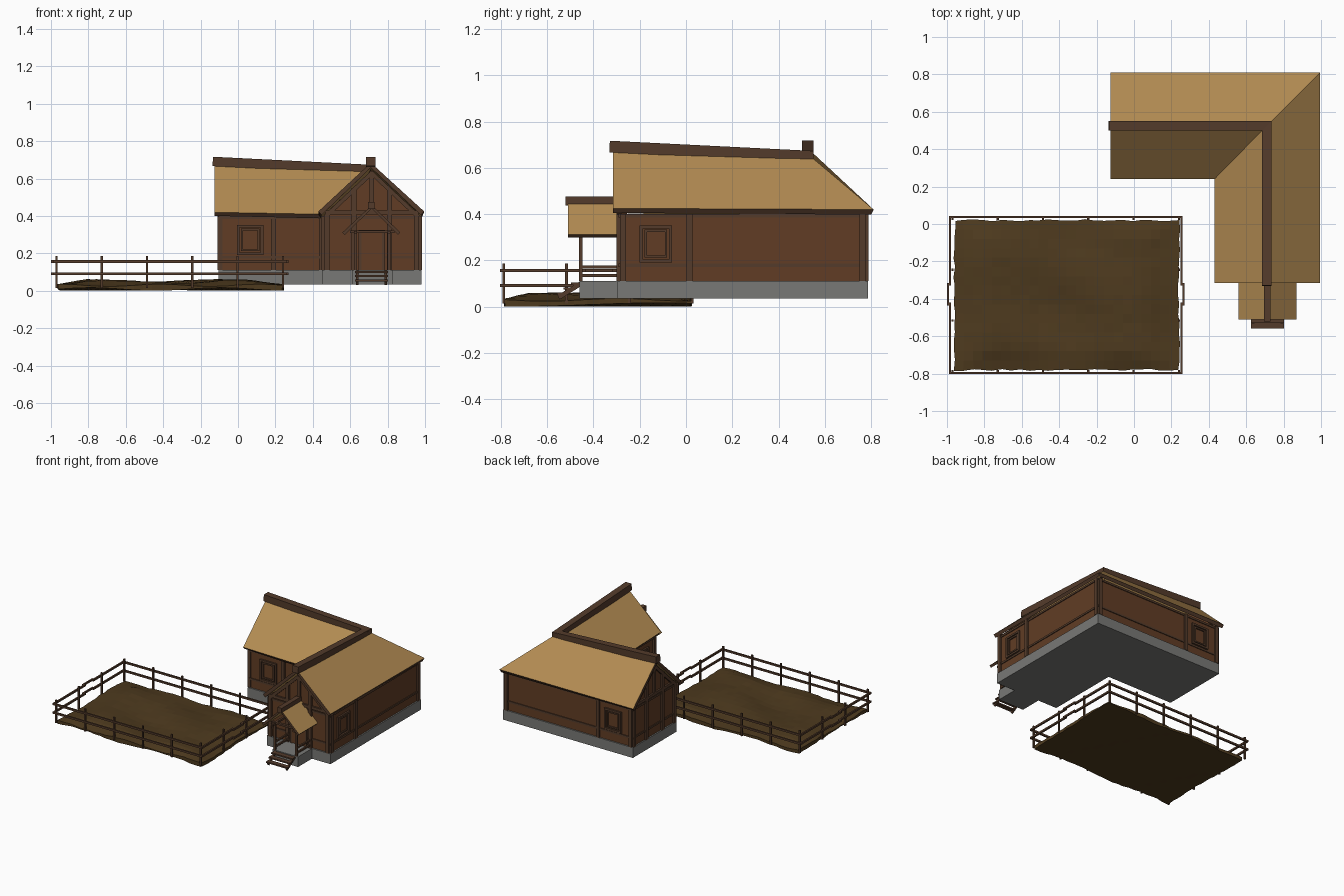
import bpy, bmesh, math, random
from mathutils import Vector

if "Cube" in bpy.data.objects:
    bpy.data.objects.remove(bpy.data.objects["Cube"])
random.seed(4)


def mat(name, c):
    m = bpy.data.materials.new(name)
    m.diffuse_color = (*c, 1)
    m.use_nodes = True
    m.node_tree.nodes["Principled BSDF"].inputs["Base Color"].default_value = m.diffuse_color
    return m


THATCH = mat("thatch", (0.45, 0.26, 0.085))
WALL = mat("wall_planks", (0.12, 0.046, 0.018))
TRIM = mat("timber", (0.088, 0.044, 0.024))
STONE = mat("stone", (0.19, 0.19, 0.18))
SOIL = mat("soil", (0.075, 0.042, 0.013))


def mesh(name, verts, faces, m):
    me = bpy.data.meshes.new(name)
    me.from_pydata([tuple(v) for v in verts], [], faces)
    ob = bpy.data.objects.new(name, me)
    bpy.context.collection.objects.link(ob)
    me.materials.append(m)
    return ob


def prism(name, base, offset, m):
    """Closed prism: polygon of 3D points swept by offset."""
    n = len(base)
    a = [Vector(p) for p in base]
    v = a + [p + Vector(offset) for p in a]
    f = [tuple(range(n)), tuple(range(n, 2 * n))]
    f += [(i, (i + 1) % n, (i + 1) % n + n, i + n) for i in range(n)]
    ob = mesh(name, v, f, m)
    bm = bmesh.new()
    bm.from_mesh(ob.data)
    bmesh.ops.recalc_face_normals(bm, faces=bm.faces)
    bm.to_mesh(ob.data)
    bm.free()
    return ob


def box(name, x0, x1, y0, y1, z0, z1, m=TRIM):
    return prism(name, [(x0, y0, z0), (x1, y0, z0), (x1, y1, z0), (x0, y1, z0)],
                 (0, 0, z1 - z0), m)


def beam(name, p, q, w, h=None, m=TRIM):
    """Rectangular bar between two points."""
    h = h or w
    p, q = Vector(p), Vector(q)
    d = (q - p).normalized()
    side = d.cross(Vector((0, 0, 1)))
    side = side.normalized() if side.length > 1e-3 else Vector((1, 0, 0))
    up = side.cross(d) * h / 2
    side = side * w / 2
    return prism(name, [p - side - up, p + side - up, p + side + up, p - side + up], q - p, m)


def roof(name, verts, faces, t):
    ob = mesh(name, verts, faces, THATCH)
    ob.data.materials.append(TRIM)
    s = ob.modifiers.new("thickness", 'SOLIDIFY')
    s.thickness, s.offset, s.material_offset_rim = t, -1, 1
    return ob


def l_block(name, g, z0, z1, m):
    """L-shaped block, grown outward by g."""
    pts = [(-.095 - g, .275 - g), (.46 - g, .275 - g), (.46 - g, -.285 - g),
           (.97 + g, -.285 - g), (.97 + g, .775 + g), (-.095 - g, .775 + g)]
    return prism(name, [(x, y, z0) for x, y in pts], (0, 0, z1 - z0), m)


# Main body
l_block("foundation", .01, .035, .112, STONE)
l_block("walls", 0, .112, .40, WALL)
l_block("sill_beam", .006, .172, .186, TRIM)
l_block("top_beam", .006, .385, .40, TRIM)

# Main roof: two gabled wings meeting at a hip and a valley
roof("main_roof",
     [(-.125, .24, .42), (.43, .24, .41), (.71, .525, .66), (-.125, .525, .685),
      (-.125, .81, .42), (.995, .81, .42), (.43, -.315, .425), (.71, -.315, .685),
      (.995, -.315, .425)],
     [(0, 1, 2, 3), (4, 3, 2, 5), (1, 6, 7, 2), (8, 5, 2, 7)], .026)
beam("ridge_beam_side", (-.135, .525, .692), (.735, .525, .648), .05, .05)
beam("ridge_beam_front", (.71, -.33, .692), (.71, .55, .648), .05, .05)

# Gable ends: u runs across the wall, d is depth out of it
GABLES = {"front": (lambda u, z, d: (.715 + u, -.285 - d, z)),
          "side": (lambda u, z, d: (-.095 - d, .525 + u, z))}
for g, P in GABLES.items():
    prism(g + "_gable", [P(-.25, .40, 0), P(.25, .40, 0), P(0, .645, 0)],
          Vector(P(0, 0, -.03)) - Vector(P(0, 0, 0)), WALL)
    for u, top in ((-.24, .40), (-.095, .55), (.095, .55), (.24, .40)):
        beam(g + "_gable_post", P(u, .112, .002), P(u, top, .002), .026)
    beam(g + "_gable_tie", P(-.25, .42, .002), P(.25, .42, .002), .022)
    beam(g + "_king_post", P(0, .42, .002), P(0, .64, .002), .022)
    for s in (-1, 1):
        beam(g + "_gable_rafter", P(s * .25, .395, .004), P(0, .63, .004), .022)

# Upright timbers on the long walls
for x, y in ((.19, .275), (.445, .275), (-.083, .775), (.19, .775), (.958, .775)):
    beam("wall_post", (x, y, .112), (x, y, .40), .026)
for x, y in ((.97, -.272), (.97, .015), (.97, .762), (.46, -.272), (.46, .015)):
    beam("wall_post", (x, y, .112), (x, y, .40), .026)


# Windows: frame bars with a recessed shutter panel
def window(name, P):
    for s in (-1, 1):
        beam(name + "_jamb", P(s * .063, .198, .006), P(s * .063, .348, .006), .014)
        beam(name + "_inner_jamb", P(s * .044, .215, .004), P(s * .044, .33, .004), .01)
    for z in (.198, .345):
        beam(name + "_rail", P(-.07, z, .006), P(.07, z, .006), .014)
    for z in (.217, .328):
        beam(name + "_inner_rail", P(-.049, z, .004), P(.049, z, .004), .01)


window("front_window", lambda u, z, d: (.065 + u, .275 - d, z))
window("back_window", lambda u, z, d: (.065 + u, .775 + d, z))
window("right_window", lambda u, z, d: (.97 + d, -.13 + u, z))
window("inner_window", lambda u, z, d: (.46 - d, -.13 + u, z))

# Porch
box("porch_floor", .61, .825, -.46, -.29, .035, .112, STONE)
box("door", .66, .77, -.296, -.28, .112, .31, WALL)
for x in (.653, .777):
    box("door_jamb", x - .008, x + .008, -.30, -.28, .112, .318)
box("door_lintel", .645, .785, -.30, -.28, .31, .325)
for x in (.628, .808):
    box("porch_post", x - .008, x + .008, -.462, -.446, .112, .315)
    box("porch_plate", x - .008, x + .008, -.49, -.285, .305, .32)
    for z in (.172, .135):
        box("porch_handrail", x - .006, x + .006, -.455, -.285, z - .006, z + .006)
box("porch_tie", .60, .836, -.463, -.445, .31, .324)
roof("porch_roof",
     [(.558, -.51, .312), (.715, -.51, .458), (.868, -.51, .312),
      (.558, -.285, .312), (.715, -.285, .458), (.868, -.285, .312)],
     [(0, 1, 4, 3), (1, 2, 5, 4)], .018)
box("porch_ridge", .694, .73, -.52, -.285, .437, .476)

# Steps
for x in (.637, .79):
    beam("step_stringer", (x, -.55, .04), (x, -.455, .10), .012, .02)
for y, z in ((-.54, .056), (-.51, .079), (-.478, .1)):
    box("step_tread", .625, .802, y - .018, y + .018, z - .005, z + .005)

# Fenced field: bumpy soil slab
bm = bmesh.new()
bmesh.ops.create_grid(bm, x_segments=24, y_segments=16, size=.5)
for v in bm.verts:
    u, w = v.co.x, v.co.y
    rim = min(1, 7 * min(.5 - abs(u), .5 - abs(w)))
    bump = .5 + .3 * math.sin(9 * u + 5.2) + .2 * math.sin(11 * w + 4 * u)
    edge = .006 if rim < .01 else 0
    v.co = (-.36 + 1.2 * u + random.uniform(-edge, edge),
            -.38 + .8 * w + random.uniform(-edge, edge),
            .03 + .006 * math.sin(14 * u + 8 * w) + rim * (.034 * bump + random.uniform(0, .004)))
ex = bmesh.ops.extrude_face_region(bm, geom=bm.faces[:])
low = [e for e in ex["geom"] if isinstance(e, bmesh.types.BMVert)]
for v in low:
    v.co.z = .009 + .008 * math.sin(9 * v.co.x + 5 * v.co.y)
bmesh.ops.recalc_face_normals(bm, faces=bm.faces)
me = bpy.data.meshes.new("soil")
bm.to_mesh(me)
bm.free()
me.materials.append(SOIL)
bpy.context.collection.objects.link(bpy.data.objects.new("soil", me))

# Fence
X0, X1, Y0, Y1 = -.97, .24, -.787, .027
xs = [X0 + i * (X1 - X0) / 5 for i in range(6)]
ys = [Y0 + i * (Y1 - Y0) / 3 for i in range(4)]
posts = {(x, y) for x in xs for y in (Y0, Y1)} | {(x, y) for x in (X0, X1) for y in ys}
for x, y in sorted(posts):
    box("fence_post", x - .006, x + .006, y - .006, y + .006, .015, .187)
for z in (.092, .157):
    for y, s in ((Y0, -1), (Y1, 1)):
        beam("fence_rail", (X0 - .02, y + s * .01, z), (X1 + .018, y + s * .01, z), .012, .014)
    for x, s in ((X0, -1), (X1, 1)):
        # side rails in two lengths joined by a splice piece
        beam("fence_side_rail", (x + s * .014, Y0 - .015, z), (x + s * .014, -.42, z), .012, .014)
        beam("fence_side_rail", (x + s * .014, -.33, z), (x + s * .014, Y1 + .015, z), .012, .014)
        beam("fence_splice", (x + s * .025, -.435, z), (x + s * .025, -.315, z), .01, .014)
